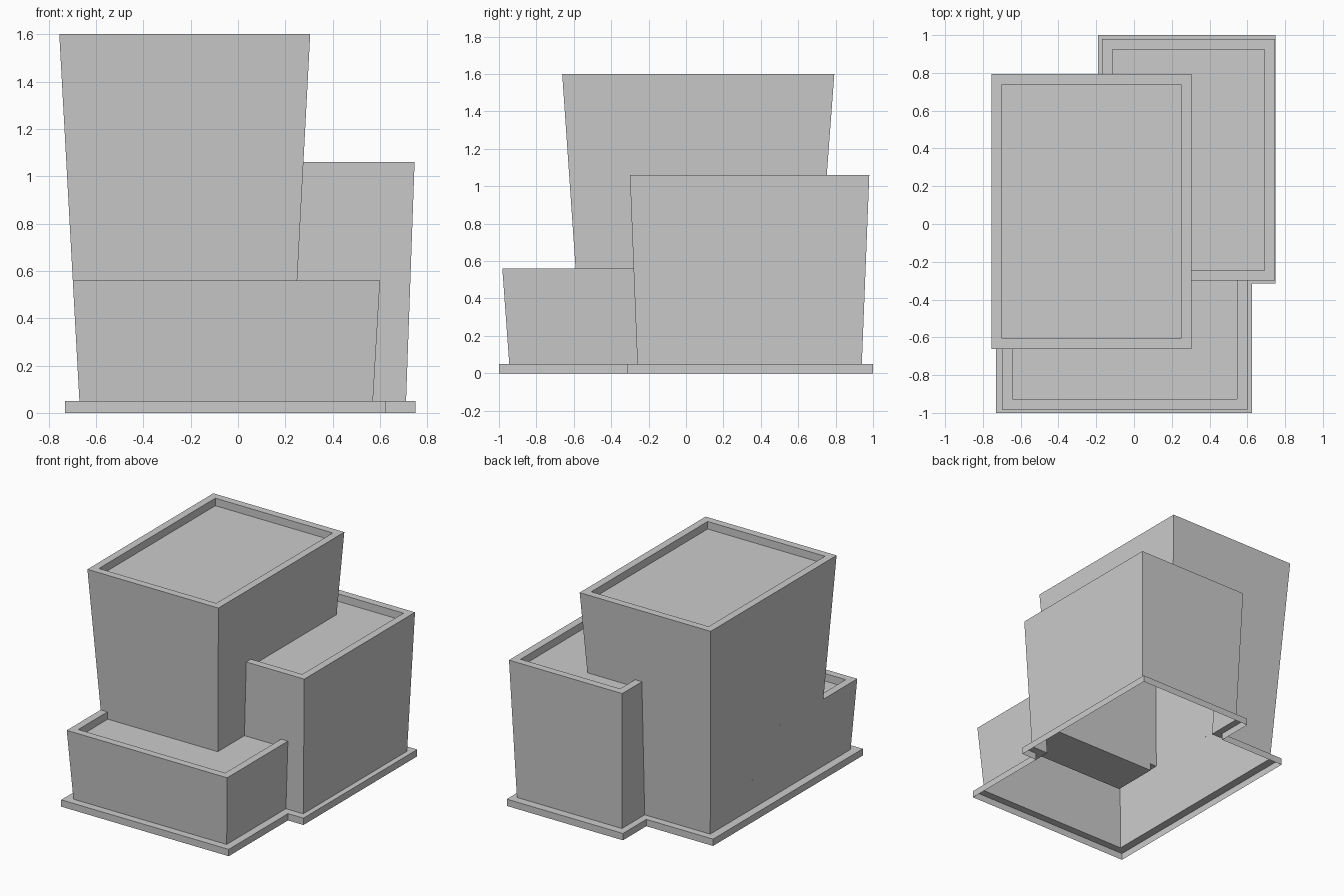
import bpy
import bmesh

GROUND, SUNK, RIM, DEPTH = 0.05, 0.02, 0.055, 0.055

if "Cube" in bpy.data.objects:
    bpy.data.objects.remove(bpy.data.objects["Cube"], do_unlink=True)

grey = bpy.data.materials.new("plain_grey")
grey.use_nodes = True
COLOUR = (0.6, 0.6, 0.6, 1)
grey.diffuse_color = COLOUR
grey.node_tree.nodes["Principled BSDF"].inputs["Base Color"].default_value = COLOUR


def stack(name, loops):
    """Closed solid from stacked outlines, capped at both ends."""
    bm = bmesh.new()
    rings = [[bm.verts.new((x, y, z)) for x, y in pts] for pts, z in loops]
    for low, high in zip(rings, rings[1:]):
        for i in range(len(low)):
            j = (i + 1) % len(low)
            bm.faces.new((low[i], low[j], high[j], high[i]))
    bm.faces.new(rings[0][::-1])
    bm.faces.new(rings[-1])
    bmesh.ops.recalc_face_normals(bm, faces=bm.faces)
    mesh = bpy.data.meshes.new(name)
    bm.to_mesh(mesh)
    bm.free()
    mesh.materials.append(grey)
    obj = bpy.data.objects.new(name, mesh)
    bpy.context.collection.objects.link(obj)
    return obj


def rect(x0, x1, y0, y1, inset=0):
    x0, x1, y0, y1 = x0 + inset, x1 - inset, y0 + inset, y1 - inset
    return [(x0, y0), (x1, y0), (x1, y1), (x0, y1)]


def block(name, foot, top, height):
    """Block flaring upward, with a parapet around a sunken flat roof."""
    t = (SUNK - GROUND) / (height - GROUND)
    root = [f + (c - f) * t for f, c in zip(foot, top)]
    return stack(name, [(rect(*root), SUNK), (rect(*top), height),
                        (rect(*top, RIM), height),
                        (rect(*top, RIM), height - DEPTH)])


# Base plate following the joined footprint
outline = [(-0.73, -1), (0.625, -1), (0.625, -0.315), (0.75, -0.315),
           (0.75, 1), (-0.19, 1), (-0.19, 0.73), (-0.73, 0.73)]
building = stack("stepped_building", [(outline, 0), (outline, GROUND)])

# Three flaring blocks of different heights
blocks = [
    block("tall_block", (-0.67, 0.223, -0.555, 0.677),
          (-0.755, 0.305, -0.662, 0.793), 1.6),
    block("back_block", (-0.14, 0.71, -0.26, 0.94),
          (-0.17, 0.746, -0.30, 0.98), 1.06),
    block("low_block", (-0.67, 0.57, -0.945, 0.2),
          (-0.698, 0.6, -0.982, 0.22), 0.56),
]

# Join everything into one outer skin
for part in blocks:
    union = building.modifiers.new("join_" + part.name, "BOOLEAN")
    union.operation = "UNION"
    union.solver = "EXACT"
    union.object = part
bpy.context.view_layer.update()
graph = bpy.context.evaluated_depsgraph_get()
skin = bpy.data.meshes.new_from_object(building.evaluated_get(graph))
building.modifiers.clear()
building.data = skin
for part in blocks:
    bpy.data.objects.remove(part, do_unlink=True)

# Open the underside so the shell is hollow
bm = bmesh.new()
bm.from_mesh(skin)
under = [f for f in bm.faces if f.calc_center_median().z < 0.001]
bmesh.ops.delete(bm, geom=under, context="FACES")
bm.to_mesh(skin)
bm.free()
